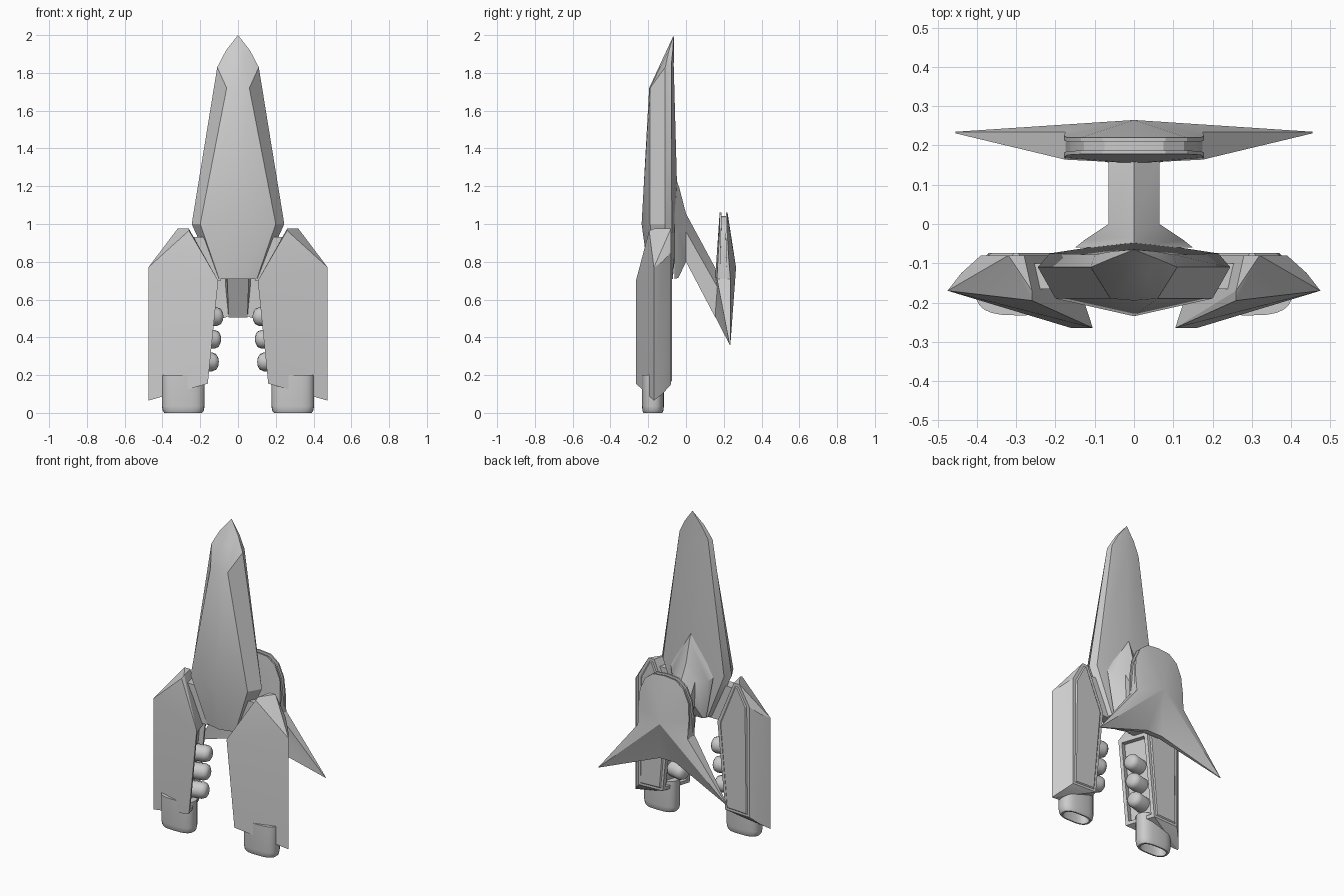
import bpy, bmesh, math
from mathutils import Vector, Matrix

if "Cube" in bpy.data.objects:
    bpy.data.objects.remove(bpy.data.objects["Cube"])


def finish(bm, name, mirror=False, angle=28):
    bmesh.ops.remove_doubles(bm, verts=bm.verts, dist=0.0005)
    bmesh.ops.recalc_face_normals(bm, faces=bm.faces)
    me = bpy.data.meshes.new(name)
    bm.to_mesh(me)
    bm.free()
    ob = bpy.data.objects.new(name, me)
    bpy.context.collection.objects.link(ob)
    bpy.ops.object.select_all(action='DESELECT')
    ob.select_set(True)
    bpy.context.view_layer.objects.active = ob
    bpy.ops.object.shade_smooth_by_angle(angle=math.radians(angle))
    if mirror:
        m = ob.modifiers.new("Mirror", 'MIRROR')
        m.use_mirror_merge = False
    return ob


def full(half):
    """Close a half ring (first and last points on x = 0 or paired) by mirroring."""
    return half + [(-p[0],) + tuple(p[1:]) for p in reversed(half) if p[0] > 1e-6]


def loft(rings, cap_start=True, cap_end=True):
    bm = bmesh.new()
    vs = [[bm.verts.new(p) for p in r] for r in rings]
    n = len(rings[0])
    for a, b in zip(vs, vs[1:]):
        for i in range(n):
            j = (i + 1) % n
            bm.faces.new((a[i], a[j], b[j], b[i]))
    if cap_start:
        bm.faces.new(vs[0])
    if cap_end:
        bm.faces.new(vs[-1])
    return bm


# Fuselage: faceted sections from the bottom up to the nose tip
sections = [
    [(0, -.195, .71), (.10, -.17, .71), (.115, -.11, .71), (.10, -.075, .71), (0, -.07, .71)],
    [(0, -.235, 1.0), (.20, -.19, 1.0), (.245, -.11, 1.0), (.215, -.075, 1.0), (0, -.042, 1.0)],
    [(0, -.195, 1.72), (.06, -.19, 1.72), (.11, -.11, 1.83), (.10, -.078, 1.84), (0, -.065, 1.84)],
    [(0, -.13, 1.86), (.035, -.125, 1.86), (.063, -.09, 1.92), (.058, -.07, 1.92), (0, -.064, 1.92)],
]
rings = [full(s) for s in sections]
rings.append([(0, -.065, 2.0)] * len(rings[0]))
finish(loft(rings, cap_end=False), "fuselage")

# Pylon: hump on the back of the fuselage, narrowing into the tail arm
pylon = [
    full([(0, -.06, 1.26), (.15, -.06, .98), (.10, -.06, .71)]),
    full([(0, -.035, 1.19), (.125, -.04, .96), (.09, -.04, .715)]),
    full([(0, 0, 1.055), (.065, 0, .96), (.06, 0, .80)]),
    full([(0, .17, .74), (.065, .17, .66), (.05, .155, .505)]),
]
finish(loft(pylon), "tail_pylon")

# Tail pod: round-topped plate with a grooved rim and two swept fins
# Each entry: x, z, front y, back y, groove inset
outline = [(0, 1.06, .178, .22, .94), (.08, 1.052, .178, .22, .94), (.135, 1.01, .178, .22, .94),
           (.17, .93, .176, .22, .94), (.178, .83, .17, .225, .94), (.175, .71, .164, .235, 1),
           (.455, .36, .231, .235, 1), (.055, .51, .155, .185, 1)]
layers = [(0, 0), (.22, 0), (.22, 1), (.78, 1), (.78, 0), (1, 0)]
tail = []
for t, groove in layers:
    half = []
    for x, z, y0, y1, k in outline:
        s = k if groove else 1
        half.append((x * s, y0 + (y1 - y0) * t, .77 + (z - .77) * s))
    tail.append(full(half))
n = len(tail[0])
tail = [[(0, .155, .72)] * n] + tail + [[(0, .265, .77)] * n]
finish(loft(tail, False, False), "tail_pod")

# Leg pods: convex faceted armour shells
points = [(.105, -.265, .70), (.16, -.265, .155), (.475, -.17, .065), (.475, -.17, .77),
          (.26, -.195, .965), (.26, -.17, .975), (.32, -.08, .975), (.28, -.08, .975),
          (.44, -.125, .80), (.44, -.125, .10), (.39, -.08, .85), (.39, -.08, .15),
          (.22, -.08, .155), (.165, -.08, .70)]
bm = bmesh.new()
for p in points:
    bm.verts.new(p)
bmesh.ops.convex_hull(bm, input=bm.verts)
bmesh.ops.dissolve_limit(bm, angle_limit=math.radians(3), verts=bm.verts, edges=bm.edges)
bmesh.ops.recalc_face_normals(bm, faces=bm.faces)
bm.faces.ensure_lookup_table()


def main_face(direction):
    d = Vector(direction).normalized()
    return max(bm.faces, key=lambda f: f.normal.dot(d) * (f.calc_area() ** .3))


# Recess on the inner side, raised panel on the back
inner = main_face((-.95, .3, 0))
bmesh.ops.inset_individual(bm, faces=[inner], thickness=.03, depth=0)
bmesh.ops.inset_individual(bm, faces=[inner], thickness=.002, depth=-.03)
back = main_face((0, 1, 0))
bmesh.ops.inset_individual(bm, faces=[back], thickness=.02, depth=0)
bmesh.ops.inset_individual(bm, faces=[back], thickness=.008, depth=.006)
finish(bm, "leg_pod", True, 15)

# Struts joining the legs to the fuselage
profile = [(.18, .93), (.28, .93), (.17, .70), (.09, .70)]
finish(loft([[(x, y, z) for x, z in profile] for y in (-.165, -.10)]), "leg_strut", True)

# Engine nozzles: flattened hollow tubes
def oval(rx, ry, z, count=24):
    out = []
    for i in range(count):
        a = 2 * math.pi * i / count
        c, s = math.cos(a), math.sin(a)
        out.append((.29 + rx * math.copysign(abs(c) ** .65, c),
                    -.175 + ry * math.copysign(abs(s) ** .8, s), z))
    return out


nozzle = [oval(.113, .058, .20), oval(.113, .058, .035), oval(.108, .055, .01), oval(.10, .05, 0),
          oval(.088, .042, 0), oval(.08, .036, .07)]
finish(loft(nozzle), "engine_nozzle", True, 35)

# Rounded thruster studs in the inner recess of each leg
for i, z in enumerate((.27, .39, .51)):
    x = .172 - .1 * (z - .155)
    rows = [(-.03, .05), (.045, .05), (.065, .042), (.075, .025)]
    stud = loft([[(r * math.cos(k * math.pi / 6), r * math.sin(k * math.pi / 6), h)
                  for k in range(12)] for h, r in rows])
    turn = Vector((-.95, .25, 0)).to_track_quat('Z', 'Y').to_matrix().to_4x4()
    bmesh.ops.transform(stud, matrix=Matrix.Translation((x + .02, -.165, z)) @ turn, verts=stud.verts)
    finish(stud, f"thruster_stud_{i + 1}", True, 40)
